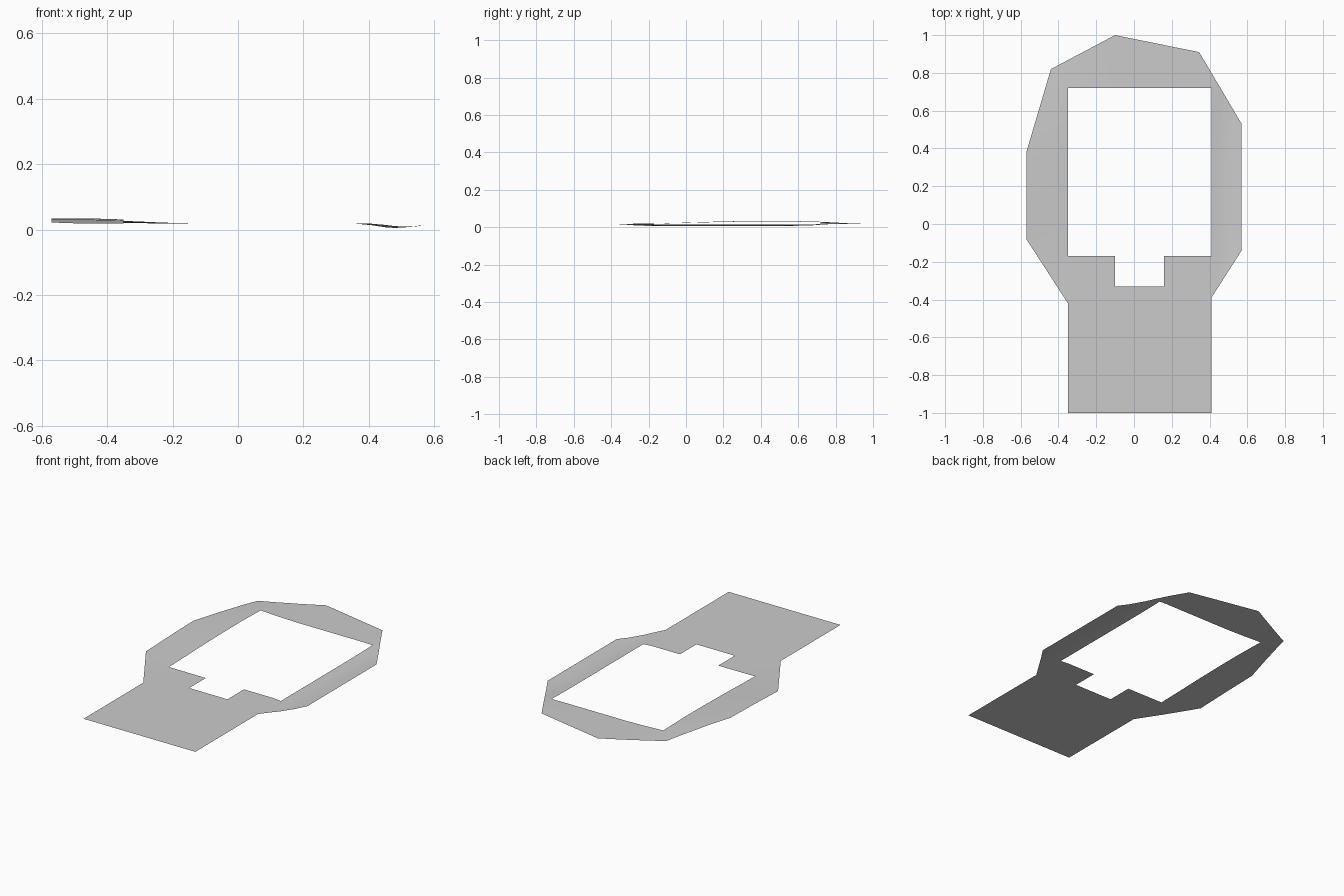
import bpy, bmesh
from mathutils import Vector

if "Cube" in bpy.data.objects:
    bpy.data.objects.remove(bpy.data.objects["Cube"])


def ramp(v, a, b):
    t = max(0.0, min(1.0, (v - a) / (b - a)))
    return t * t * (3 - 2 * t)


# Gentle terrain: level middle, raised left rim, sunken right rim
def height(x, y):
    left = ramp(x, -0.10, -0.45) * ramp(y, -0.30, 0.40) * ramp(y, 1.0, 0.55)
    length = ramp(y, -0.45, -0.15) * ramp(y, 0.85, 0.55)
    dip = ramp(x, 0.36, 0.48) * length
    lip = ramp(x, 0.50, 0.57) * length
    return 0.018 + 0.016 * left - 0.013 * dip + 0.008 * lip


# Openings in the sheet: main rectangle and the small notch below it
def in_opening(x, y):
    return (-0.35 < x < 0.41 and -0.17 < y < 0.72) or \
           (-0.10 < x < 0.16 and -0.33 < y < 0.0)


# Outer edge of the ground
outline = [(-0.35, -1), (0.41, -1), (0.41, -0.39), (0.57, -0.14),
           (0.57, 0.53), (0.41, 0.80), (0.345, 0.91), (-0.10, 1),
           (-0.44, 0.82), (-0.57, 0.38), (-0.57, -0.08), (-0.35, -0.42)]

bm = bmesh.new()
bm.faces.new([bm.verts.new((x, y, 0)) for x, y in outline])
bm.normal_update()

# Cut the sheet into a grid so it can follow the terrain
cuts = [((x, 0, 0), (1, 0, 0)) for x in
        (-0.45, -0.35, -0.22, -0.10, 0.16, 0.36, 0.41, 0.45, 0.48, 0.53)]
cuts += [((0, y, 0), (0, 1, 0)) for y in
         (-0.42, -0.33, -0.17, 0, 0.18, 0.36, 0.53, 0.72, 0.85)]
for co, no in cuts:
    bmesh.ops.bisect_plane(bm, geom=bm.verts[:] + bm.edges[:] + bm.faces[:],
                           dist=1e-5, plane_co=Vector(co), plane_no=Vector(no))
bm.normal_update()
bmesh.ops.triangulate(bm, faces=bm.faces[:])

# Remove the openings
inside = [f for f in bm.faces if in_opening(*f.calc_center_median().xy)]
bmesh.ops.delete(bm, geom=inside, context='FACES')

# Shape the terrain
for v in bm.verts:
    v.co.z = height(v.co.x, v.co.y)
for f in bm.faces:
    f.normal_update()
    if f.normal.z < 0:
        f.normal_flip()
    f.smooth = True

mesh = bpy.data.meshes.new("ground_sheet")
bm.to_mesh(mesh)
bm.free()
ground = bpy.data.objects.new("ground_sheet", mesh)
bpy.context.collection.objects.link(ground)

grey = bpy.data.materials.new("mid_grey")
grey.diffuse_color = (0.6, 0.6, 0.6, 1)
grey.use_nodes = True
grey.node_tree.nodes["Principled BSDF"].inputs["Base Color"].default_value = grey.diffuse_color
mesh.materials.append(grey)
